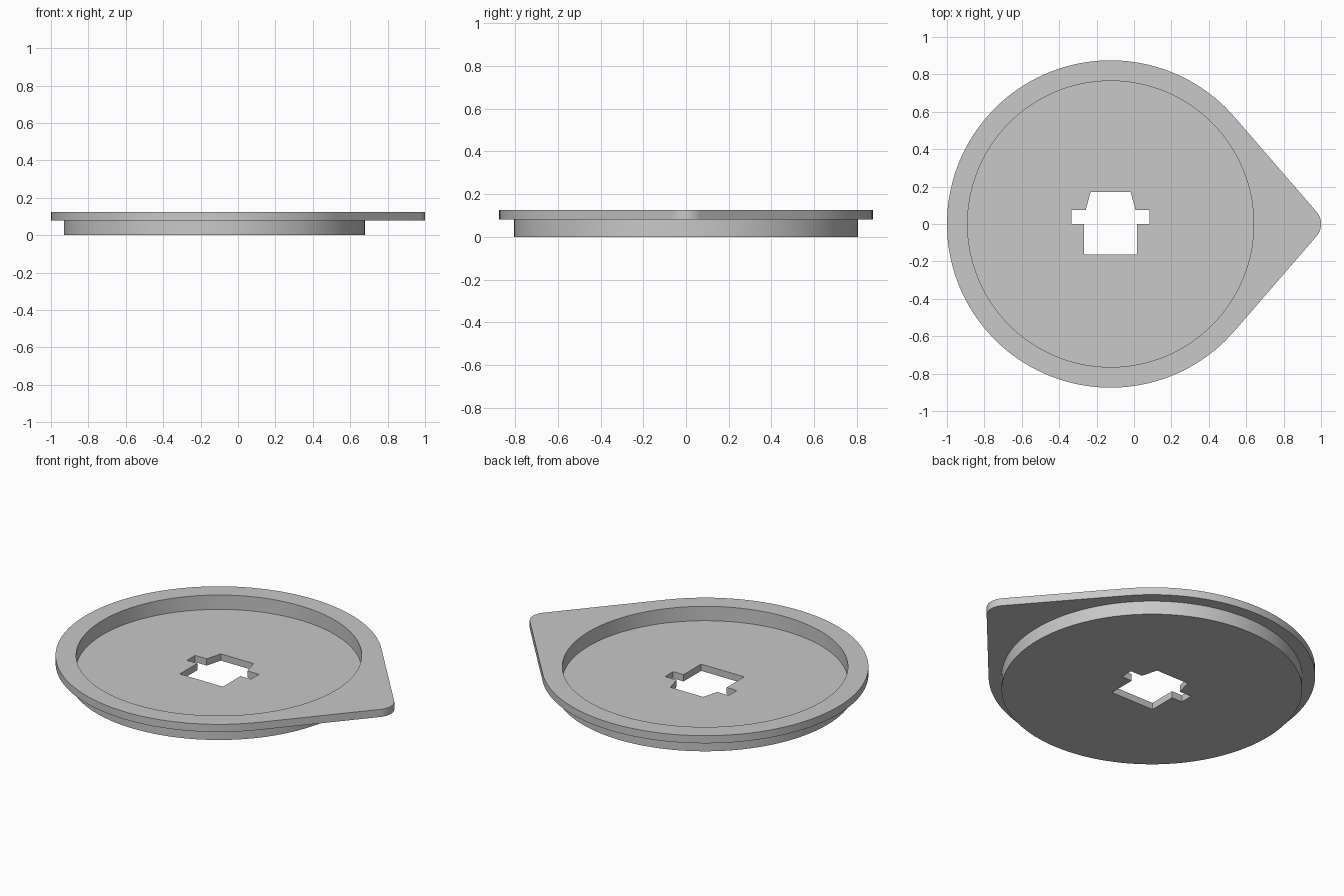
import bpy
import bmesh
from math import acos, cos, sin, pi

cube = bpy.data.objects.get("Cube")
if cube:
    bpy.data.objects.remove(cube, do_unlink=True)

CX = -0.125                       # centre of the round dish
FLOOR, LEDGE, TOP = 0.04, 0.08, 0.125


def arc(cx, radius, start, end, steps):
    angles = [start + (end - start) * i / steps for i in range(steps + 1)]
    return [(cx + radius * cos(a), radius * sin(a)) for a in angles]


def circle(radius, steps=128):
    return arc(CX, radius, 0, 2 * pi, steps)[:-1]


# Flange outline: large circle joined by tangent lines to a small rounded tip
R, TIP_R, TIP_X = 0.875, 0.1, 0.9
tangent = acos((R - TIP_R) / (TIP_X - CX))
flange = (arc(CX, R, tangent, 2 * pi - tangent, 110)
          + arc(TIP_X, TIP_R, -tangent, tangent, 16))

# Keyed hole: right half of the outline, mirrored about the dish centre
half = [(0.141, -0.164), (0.141, 0), (0.209, 0),
        (0.209, 0.076), (0.133, 0.076), (0.107, 0.171)]
hole = ([(CX + x, y) for x, y in half]
        + [(CX - x, y) for x, y in reversed(half)])

bm = bmesh.new()


def wall(outline, z_low, z_high):
    """Vertical wall along an outline; returns its lower and upper edges."""
    low, high = [[bm.verts.new((x, y, z)) for x, y in outline]
                 for z in (z_low, z_high)]
    n = len(outline)
    for i in range(n):
        j = (i + 1) % n
        bm.faces.new((low[i], low[j], high[j], high[i]))
    return [[bm.edges.get((ring[i], ring[(i + 1) % n])) for i in range(n)]
            for ring in (low, high)]


def fill(outer, inner):
    """Flat surface between two edge loops at the same height."""
    bmesh.ops.triangle_fill(bm, use_beauty=True, edges=outer + inner,
                            normal=(0, 0, 1))


cup_low, cup_high = wall(circle(0.805), 0, LEDGE)
rim_low, rim_high = wall(flange, LEDGE, TOP)
pocket_low, pocket_high = wall(circle(0.765), FLOOR, TOP)
hole_low, hole_high = wall(hole, 0, FLOOR)

fill(cup_low, hole_low)           # underside
fill(rim_low, cup_high)           # under the flange
fill(rim_high, pocket_high)       # top of the flange
fill(pocket_low, hole_high)       # dish floor
bmesh.ops.recalc_face_normals(bm, faces=bm.faces[:])

mesh = bpy.data.meshes.new("flanged_dish")
bm.to_mesh(mesh)
bm.free()
dish = bpy.data.objects.new("flanged_dish", mesh)
bpy.context.collection.objects.link(dish)

# Plain grey material
grey = bpy.data.materials.new("plain_grey")
grey.use_nodes = True
colour = (0.58, 0.58, 0.58, 1)
grey.diffuse_color = colour
grey.node_tree.nodes["Principled BSDF"].inputs["Base Color"].default_value = colour
mesh.materials.append(grey)

bpy.ops.object.select_all(action="DESELECT")
dish.select_set(True)
bpy.context.view_layer.objects.active = dish
bpy.ops.object.shade_smooth_by_angle(angle=pi / 6)
